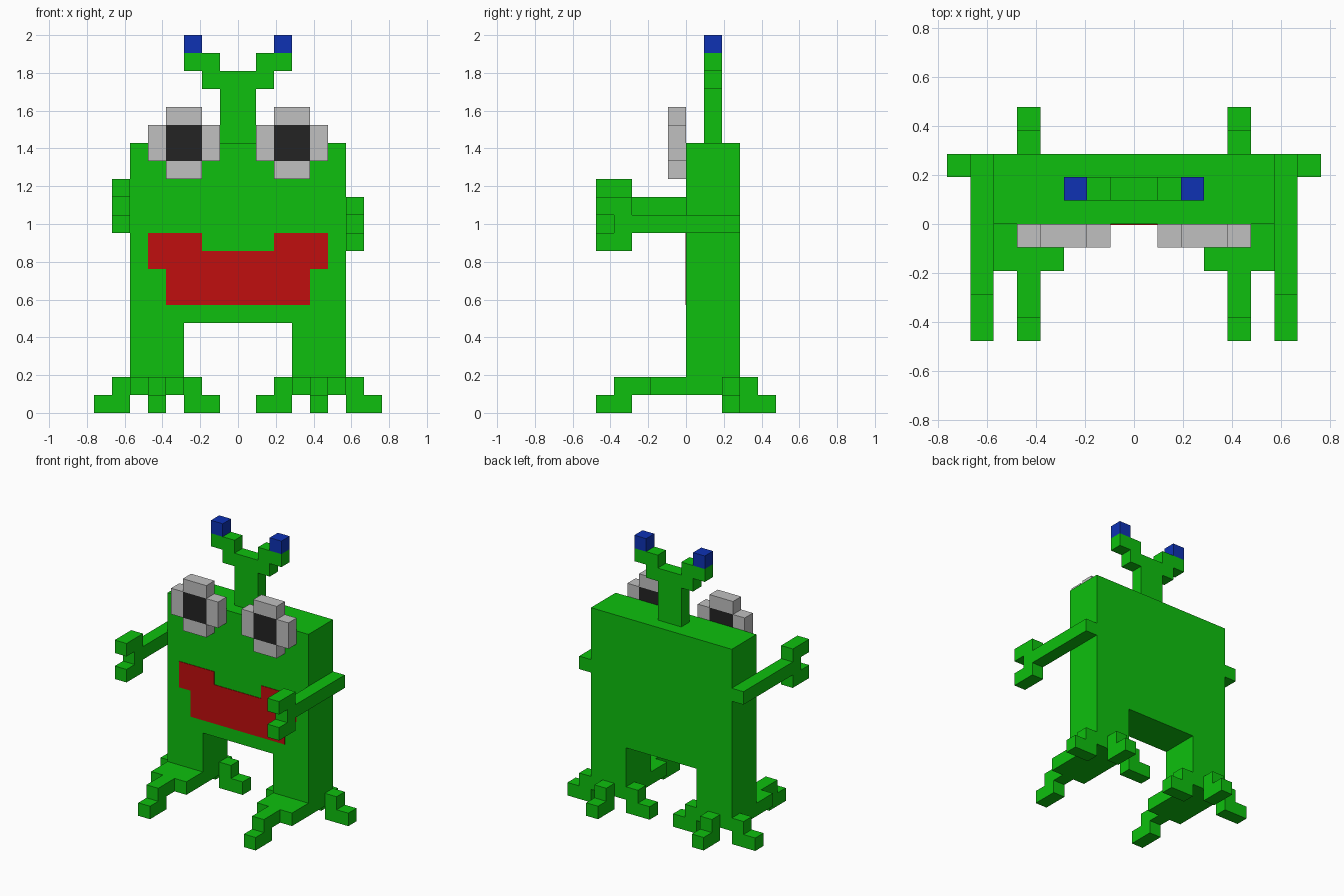
import bpy
import bmesh

cube = bpy.data.objects.get("Cube")
if cube:
    bpy.data.objects.remove(cube, do_unlink=True)

U = 2 / 21  # size of one block


def material(name, rgb):
    m = bpy.data.materials.new(name)
    m.use_nodes = True
    m.diffuse_color = (*rgb, 1)
    m.node_tree.nodes["Principled BSDF"].inputs["Base Color"].default_value = (*rgb, 1)
    return m


GREEN = material("green skin", (0.0044, 0.527, 0.0044))
RED = material("red mouth", (0.527, 0.0044, 0.0044))
WHITE = material("pale grey eye", (0.527, 0.527, 0.527))
BLACK = material("black pupil", (0.017, 0.017, 0.017))
BLUE = material("blue tip", (0.0044, 0.032, 0.456))


def rect(a0, a1, z0, z1):
    return [(a0, z0), (a1, z0), (a1, z1), (a0, z1)]


def build(name, mat, prisms, side=1):
    """Extrude outlines along an axis; each prism is (axis, outline, start, end) in blocks."""
    bm = bmesh.new()
    for axis, outline, start, end in prisms:
        def place(d):
            return [bm.verts.new((side * U * (d if axis == "x" else a),
                                  U * (a if axis == "x" else d), U * z)) for a, z in outline]
        front, back = place(start), place(end)
        bm.faces.new(front)
        bm.faces.new(back[::-1])
        n = len(outline)
        for i in range(n):
            j = (i + 1) % n
            bm.faces.new((front[j], front[i], back[i], back[j]))
    bmesh.ops.recalc_face_normals(bm, faces=bm.faces)
    mesh = bpy.data.meshes.new(name)
    bm.to_mesh(mesh)
    bm.free()
    mesh.materials.append(mat)
    obj = bpy.data.objects.new(name, mesh)
    bpy.context.collection.objects.link(obj)
    return obj


def mirrored(half):
    """Complete an outline given for its +x half, bottom to top."""
    return half + [(-x, z) for x, z in reversed(half)]


# Torso with both legs in one arch-shaped block
build("body", GREEN, [("y", mirrored([(3, 5), (3, 1), (6, 1), (6, 15)]), 0, 3)])

# Mouth plate with raised corners
build("mouth", RED, [("y", mirrored([(4, 6), (4, 8), (5, 8), (5, 10), (2, 10), (2, 9)]),
                      -0.04, 0)])

# Forked antenna
build("antenna", GREEN, [("y", mirrored([(1, 15), (1, 18), (2, 18), (2, 19), (3, 19),
                                         (3, 20), (1, 20), (1, 19)]), 1, 2)])

for label, s in (("left", 1), ("right", -1)):
    # Antenna tip
    build(label + "_antenna_tip", BLUE, [("y", rect(2, 3, 20, 21), 1, 2)], s)

    # Eye: four blocks around a pupil
    build(label + "_eye", WHITE, [("y", r, -1, 0) for r in (
        rect(2, 4, 13, 14), rect(2, 4, 16, 17), rect(1, 2, 14, 16), rect(4, 5, 14, 16))], s)
    build(label + "_pupil", BLACK, [("y", rect(2, 4, 14, 16), -1, 0)], s)

    # Arm with a two-fingered hand; the right one sits a block higher
    h = 10 if s > 0 else 11
    arm = [(3, 0), (3, 1), (-3, 1), (-3, 2), (-5, 2), (-5, 1),
           (-4, 1), (-4, 0), (-5, 0), (-5, -1), (-3, -1), (-3, 0)]
    build(label + "_arm", GREEN, [("x", [(y, z + h) for y, z in arm], 6, 7)], s)

    # Foot: pad, front toe, back toe, outer toe and inner toe
    step = [(0, 0), (2, 0), (2, 1), (1, 1), (1, 2), (0, 2)]
    front_toe = [(-2, 1), (-2, 2), (-4, 2), (-4, 1), (-5, 1), (-5, 0), (-3, 0), (-3, 1)]
    build(label + "_foot", GREEN, [
        ("x", rect(-2, 0, 1, 2), 3, 6),
        ("x", front_toe, 4, 5),
        ("x", [(3 + a, z) for a, z in step], 4, 5),
        ("y", [(6 + a, z) for a, z in step], 2, 3),
        ("y", [(3 - a, z) for a, z in step], 2, 3)], s)
